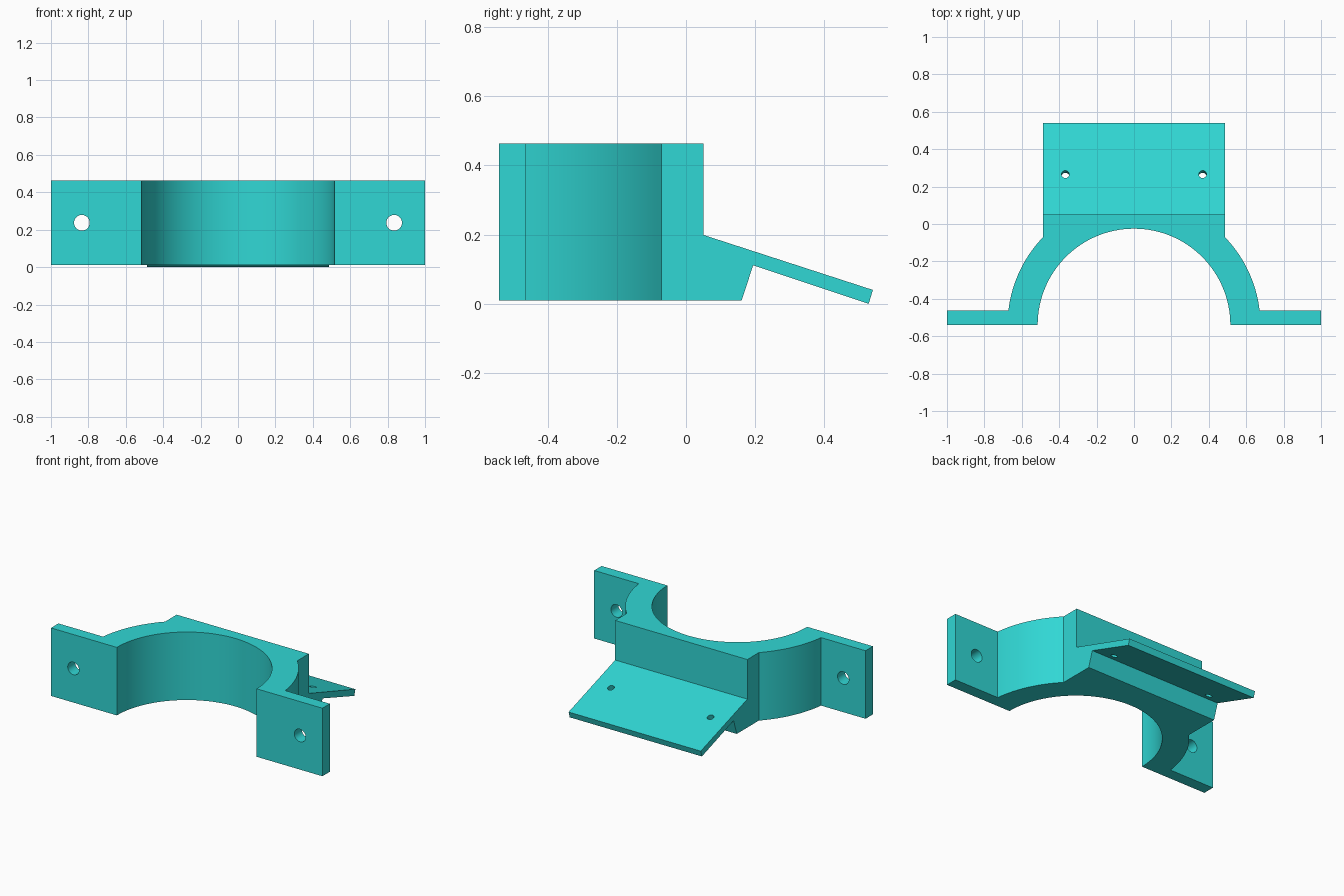
import bpy, bmesh
from math import sin, cos, asin, pi
from mathutils import Vector

cube = bpy.data.objects.get("Cube")
if cube:
    bpy.data.objects.remove(cube, do_unlink=True)

# Main dimensions
FRONT, BACK = -0.54, 0.05
BOTTOM, TOP = 0.01, 0.463
R_IN, R_OUT = 0.515, 0.676
HALF = 0.487            # half width of the rear block
FLANGE = 0.078          # thickness of the side ears

teal = bpy.data.materials.new("turquoise plastic")
teal.use_nodes = True
colour = (0.03, 0.68, 0.66, 1)
teal.diffuse_color = colour
teal.node_tree.nodes["Principled BSDF"].inputs["Base Color"].default_value = colour


def prism(name, outline, shift):
    """Extrude a closed outline of 3D points along shift."""
    bm = bmesh.new()
    face = bm.faces.new([bm.verts.new(p) for p in outline])
    out = bmesh.ops.extrude_face_region(bm, geom=[face])
    moved = [v for v in out["geom"] if isinstance(v, bmesh.types.BMVert)]
    bmesh.ops.translate(bm, verts=moved, vec=shift)
    bmesh.ops.recalc_face_normals(bm, faces=bm.faces)
    mesh = bpy.data.meshes.new(name)
    bm.to_mesh(mesh)
    bm.free()
    mesh.materials.append(teal)
    obj = bpy.data.objects.new(name, mesh)
    bpy.context.collection.objects.link(obj)
    return obj


def arc(radius, start, end, steps):
    angles = [start + (end - start) * i / steps for i in range(steps + 1)]
    return [(radius * cos(a), FRONT + radius * sin(a)) for a in angles]


def combine(target, tool, operation):
    mod = target.modifiers.new(tool.name, "BOOLEAN")
    mod.object, mod.operation, mod.solver = tool, operation, "EXACT"
    bpy.context.view_layer.objects.active = target
    bpy.ops.object.modifier_apply(modifier=mod.name)
    bpy.data.objects.remove(tool, do_unlink=True)


def drill(target, centre, axis, radius):
    bpy.ops.mesh.primitive_cylinder_add(
        vertices=32, radius=radius, depth=0.2, location=centre,
        rotation=Vector(axis).to_track_quat("Z", "Y").to_euler())
    cutter = bpy.context.object
    cutter.name = "hole_cutter"
    cutter.hide_render = True
    cutter.data.materials.append(teal)
    combine(target, cutter, "DIFFERENCE")


# Half-ring saddle with side ears and rear block, as one plan outline
side = [(1, FRONT), (1, FRONT + FLANGE)]
side += arc(R_OUT, asin(FLANGE / R_OUT), pi / 2 - asin(HALF / R_OUT), 16)
side += [(HALF, BACK)]
plan = side + [(-x, y) for x, y in reversed(side)] + arc(R_IN, pi, 0, 64)
bracket = prism("clamp_bracket", [(x, y, BOTTOM) for x, y in plan],
                (0, 0, TOP - BOTTOM))

# Sloping mounting plate with its foot, as a side profile
profile = [(0, BOTTOM), (0, 0.216), (BACK, 0.199), (0.54, 0.04),
           (0.528, 0), (0.194, 0.111), (0.161, BOTTOM)]
plate = prism("sloping_plate", [(-HALF, y, z) for y, z in profile],
              (2 * HALF, 0, 0))
combine(bracket, plate, "UNION")

# Bolt holes in the ears and small screw holes in the plate
for s in (-1, 1):
    drill(bracket, (s * 0.835, FRONT + FLANGE / 2, 0.237), (0, 1, 0), 0.042)
    drill(bracket, (s * 0.367, 0.26, 0.111), (0, 0.309, 0.951), 0.021)

# Smooth curved walls, crisp edges
bpy.ops.object.select_all(action="DESELECT")
bracket.select_set(True)
bpy.context.view_layer.objects.active = bracket
bpy.ops.object.shade_smooth_by_angle(angle=pi / 9)
